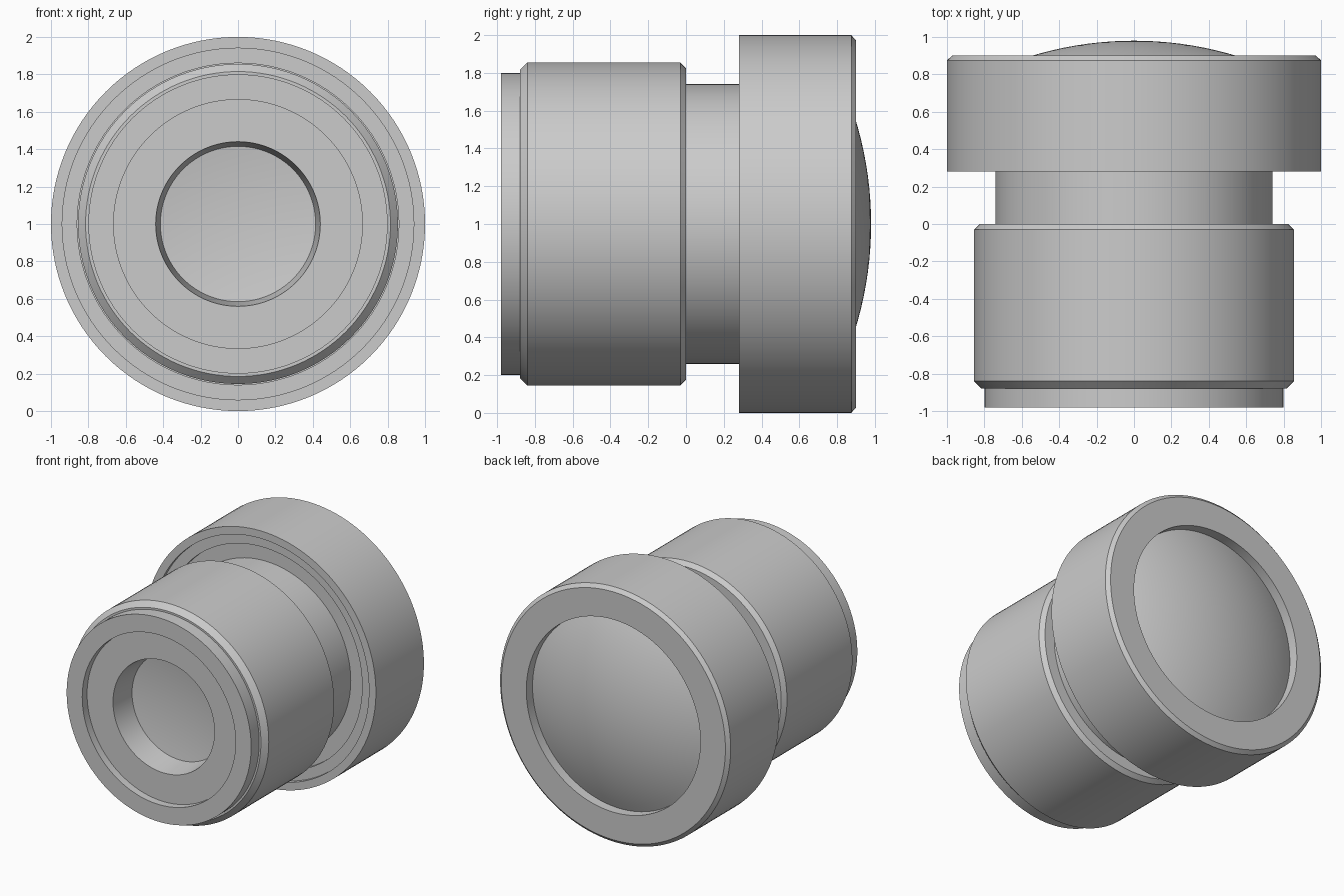
import bpy
import bmesh
import math

cube = bpy.data.objects.get("Cube")
if cube:
    bpy.data.objects.remove(cube, do_unlink=True)

SEGMENTS = 128

grey = bpy.data.materials.new("plain grey")
grey.use_nodes = True
colour = (0.6, 0.6, 0.6, 1)
grey.diffuse_color = colour
grey.node_tree.nodes["Principled BSDF"].inputs["Base Color"].default_value = colour


def lathe(name, profile):
    """Turn (radius, y) points, listed front to back over the outside, about the y axis."""
    bm = bmesh.new()
    rings = []
    for r, y in profile:
        ring = []
        for k in range(SEGMENTS):
            a = math.tau * k / SEGMENTS
            ring.append(bm.verts.new((r * math.cos(a), y, 1 + r * math.sin(a))))
        rings.append(ring)
    for near, far in zip(rings, rings[1:]):
        for k in range(SEGMENTS):
            n = (k + 1) % SEGMENTS
            bm.faces.new((near[k], far[k], far[n], near[n]))
    bmesh.ops.remove_doubles(bm, verts=bm.verts, dist=1e-5)
    mesh = bpy.data.meshes.new(name)
    bm.to_mesh(mesh)
    bm.free()
    mesh.materials.append(grey)
    obj = bpy.data.objects.new(name, mesh)
    bpy.context.collection.objects.link(obj)
    bpy.ops.object.select_all(action='DESELECT')
    obj.select_set(True)
    bpy.context.view_layer.objects.active = obj
    bpy.ops.object.shade_smooth_by_angle(angle=math.radians(25))
    return obj


def dome(radius, apex, sag, steps=12):
    """Spherical cap profile from the axis outward; the rim lies at apex + sag."""
    big = (radius ** 2 + sag ** 2) / (2 * abs(sag))
    points = []
    for i in range(steps + 1):
        r = radius * i / steps
        drop = big - math.sqrt(big ** 2 - r ** 2)
        points.append((r, apex + math.copysign(drop, sag)))
    return points


# Slightly hollow front glass at the bottom of the bore
lathe("front_glass", dome(0.415, -0.69, -0.03))

# Front barrel: tapered bore, recessed face, rim, chamfered grip and back shoulder
lathe("front_barrel", [
    (0.415, -0.72), (0.44, -0.92), (0.665, -0.92), (0.665, -0.98),
    (0.8, -0.98), (0.8, -0.88), (0.815, -0.88), (0.855, -0.84),
    (0.855, -0.03), (0.825, 0), (0.74, 0)])

# Narrow neck
lathe("neck", [(0.74, 0), (0.74, 0.34)])

# Rear collar: stepped front, chamfered back edge and a lens opening
lathe("rear_collar", [
    (0.74, 0.34), (0.86, 0.34), (0.86, 0.31), (0.94, 0.31), (0.94, 0.28),
    (1, 0.28), (1, 0.875), (0.972, 0.9), (0.755, 0.9), (0.755, 0.823)])

# Bulging rear glass
lathe("rear_glass", dome(0.755, 0.98, -0.157)[::-1])
